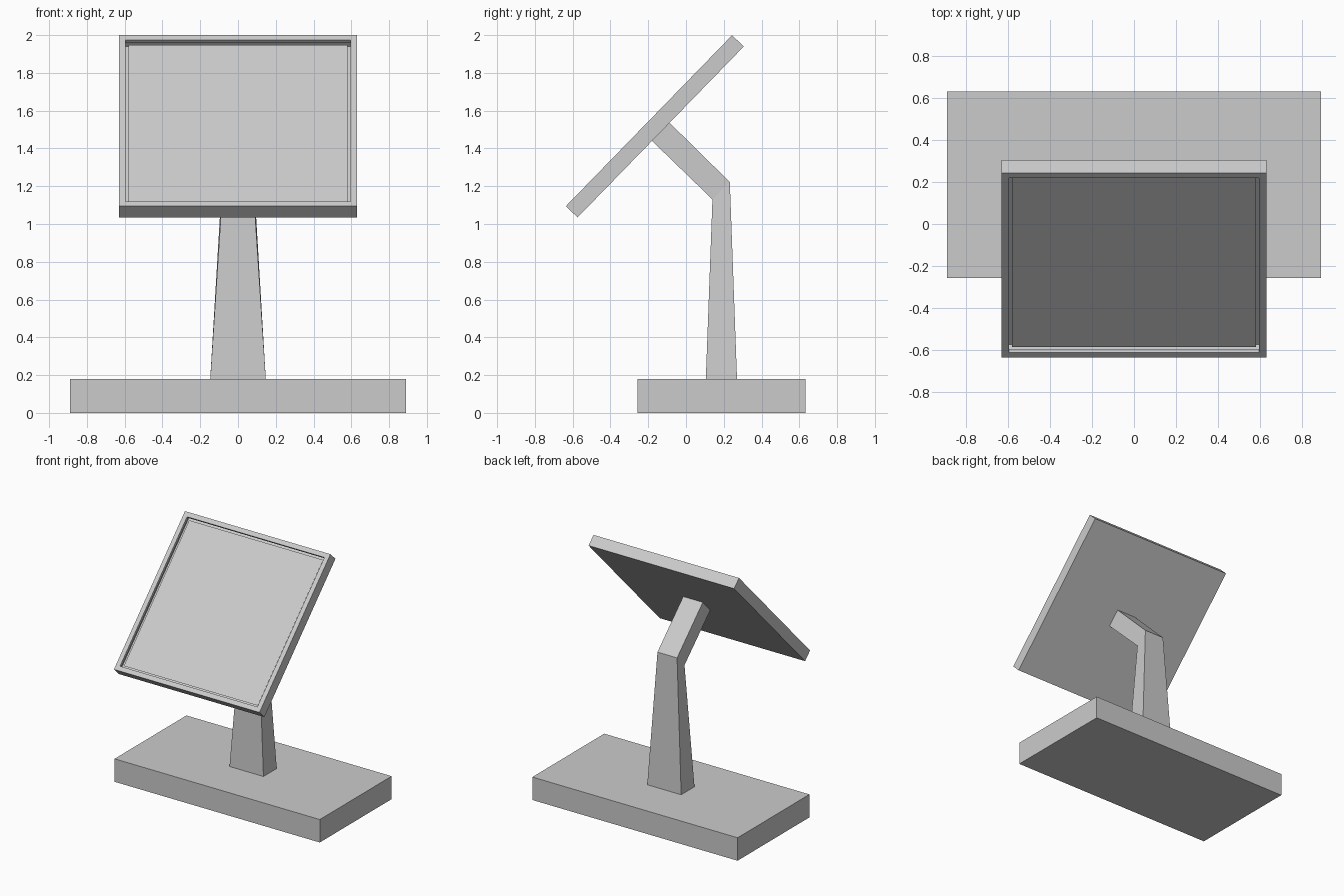
import bpy, bmesh, math
from mathutils import Matrix, Vector

if "Cube" in bpy.data.objects:
    bpy.data.objects.remove(bpy.data.objects["Cube"])


def finish(name, bm, mat=None):
    mesh = bpy.data.meshes.new(name)
    bm.to_mesh(mesh)
    bm.free()
    obj = bpy.data.objects.new(name, mesh)
    bpy.context.collection.objects.link(obj)
    if mat:
        mesh.materials.append(mat)
    return obj


def box(size):
    bm = bmesh.new()
    bmesh.ops.create_cube(bm, size=1)
    bmesh.ops.scale(bm, vec=size, verts=bm.verts)
    return bm


# Base slab
base = finish("base", box((1.78, 0.89, 0.18)))
base.location = (0, 0.187, 0.09)

# Stand: tapered post bending into the arm, lofted through three sections
# each section: half width, front (y, z), back (y, z)
sections = [
    (0.147, (0.105, 0.18), (0.27, 0.18)),
    (0.085, (0.14, 1.13), (0.232, 1.222)),
    (0.085, (-0.18, 1.44), (-0.087, 1.536)),
]
bm = bmesh.new()
rings = []
for w, f, b in sections:
    rings.append([bm.verts.new(p) for p in
                  ((-w, *f), (w, *f), (w, *b), (-w, *b))])
for lo, hi in zip(rings, rings[1:]):
    for i in range(4):
        j = (i + 1) % 4
        bm.faces.new((lo[i], lo[j], hi[j], hi[i]))
bm.faces.new(rings[0][::-1])
bm.faces.new(rings[-1])
bmesh.ops.recalc_face_normals(bm, faces=bm.faces)
finish("stand", bm)

# Tilted panel: frame with a recessed opening
SIDE, THICK, BORDER, DEPTH = 1.262, 0.086, 0.05, 0.022
tilt = Matrix.Translation((0, -0.165, 1.517)) @ Matrix.Rotation(math.radians(45.8), 4, 'X')
bm = box((SIDE, SIDE, THICK))
front = max(bm.faces, key=lambda f: f.calc_center_median().z)
bmesh.ops.inset_region(bm, faces=[front], thickness=BORDER)
inner = bmesh.ops.extrude_discrete_faces(bm, faces=[front])["faces"][0]
bmesh.ops.translate(bm, vec=Vector((0, 0, -DEPTH)), verts=inner.verts)
bmesh.ops.delete(bm, geom=[inner], context='FACES_ONLY')
finish("screen_frame", bm).matrix_world = tilt

# Screen surface filling the floor of the recess
light = bpy.data.materials.new("screen_light")
light.diffuse_color = (0.9, 0.9, 0.9, 1)
light.use_nodes = True
light.node_tree.nodes["Principled BSDF"].inputs["Base Color"].default_value = light.diffuse_color
bm = bmesh.new()
bmesh.ops.create_grid(bm, x_segments=1, y_segments=1, size=SIDE / 2 - BORDER)
bmesh.ops.translate(bm, vec=(0, 0, THICK / 2 - DEPTH), verts=bm.verts)
finish("screen", bm, light).matrix_world = tilt
